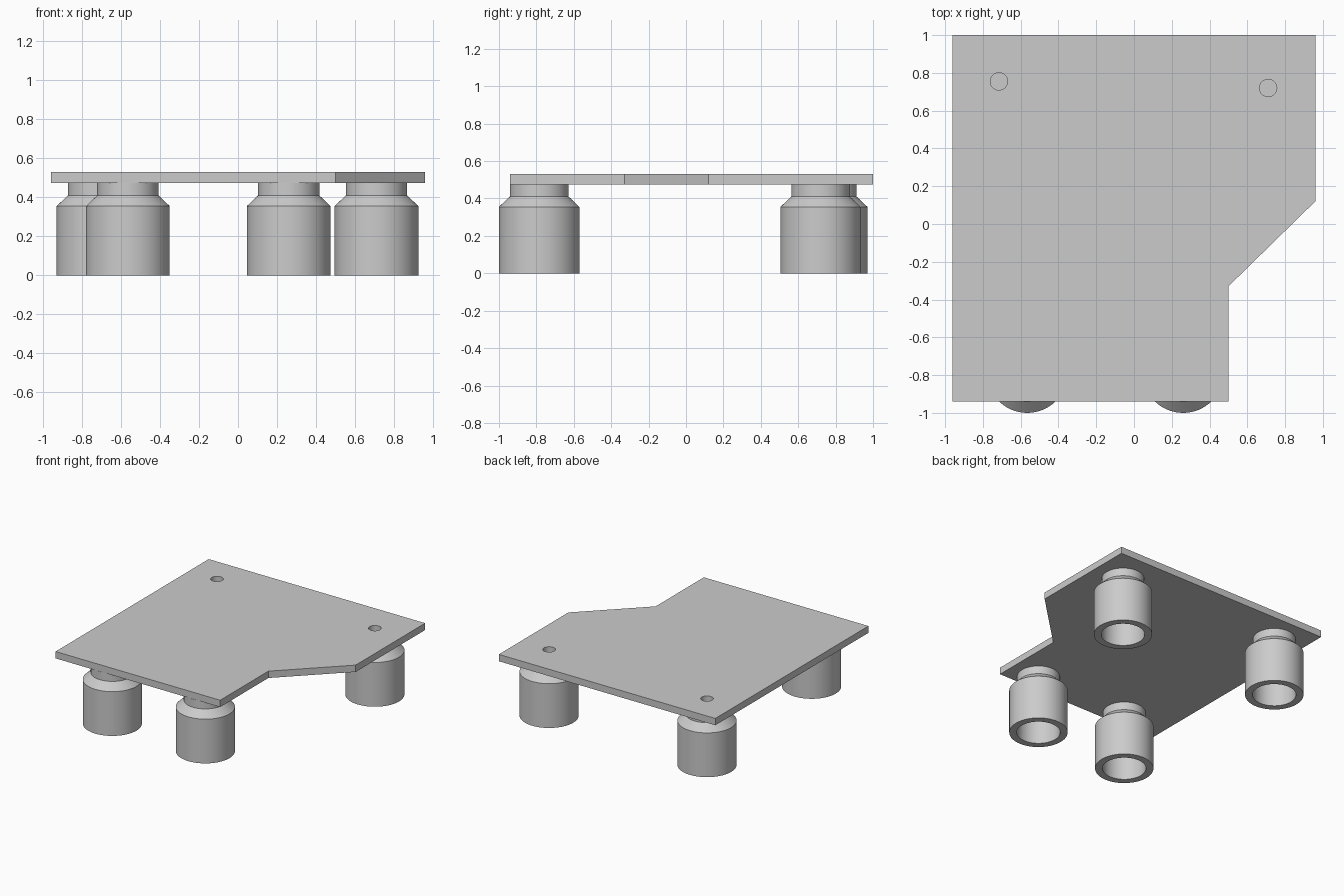
import bpy
from math import cos, sin, pi, radians

cube = bpy.data.objects.get("Cube")
if cube:
    bpy.data.objects.remove(cube, do_unlink=True)

grey = bpy.data.materials.new("plain grey")
grey.use_nodes = True
colour = (0.6, 0.6, 0.6, 1)
grey.diffuse_color = colour
grey.node_tree.nodes["Principled BSDF"].inputs["Base Color"].default_value = colour

PLATE_BOTTOM, PLATE_TOP = 0.475, 0.53
BACK_FEET = {"back_right_foot": (-0.715, 0.755), "back_left_foot": (0.71, 0.72)}
FRONT_FEET = {"front_right_foot": (-0.565, -0.785), "front_left_foot": (0.26, -0.785)}


def circle(x, y, r, n):
    return [(x + r * cos(2 * pi * i / n), y + r * sin(2 * pi * i / n)) for i in range(n)]


def select_only(obj):
    bpy.ops.object.select_all(action='DESELECT')
    obj.select_set(True)
    bpy.context.view_layer.objects.active = obj


# Flat plate: notched outline with a round hole over each back foot
def make_plate():
    outline = [(-0.96, -0.94), (0.5, -0.94), (0.5, -0.33),
               (0.96, 0.12), (0.96, 1), (-0.96, 1)]
    loops = [outline] + [circle(x, y, 0.046, 32) for x, y in BACK_FEET.values()]
    curve = bpy.data.curves.new("plate", 'CURVE')
    curve.dimensions = '2D'
    curve.fill_mode = 'BOTH'
    curve.extrude = (PLATE_TOP - PLATE_BOTTOM) / 2
    for loop in loops:
        spline = curve.splines.new('POLY')
        spline.points.add(len(loop) - 1)
        for point, (x, y) in zip(spline.points, loop):
            point.co = (x, y, 0, 1)
        spline.use_cyclic_u = True
    curve.materials.append(grey)
    plate = bpy.data.objects.new("plate", curve)
    plate.location.z = (PLATE_TOP + PLATE_BOTTOM) / 2
    bpy.context.collection.objects.link(plate)
    select_only(plate)
    bpy.ops.object.convert(target='MESH')
    bpy.ops.object.shade_smooth_by_angle(angle=radians(30))


# Hollow foot: turned profile (radius, height) from the bore's roof out to the neck's top
def make_foot(name, x, y, sides=64):
    profile = [(0.16, 0.355), (0.16, 0), (0.215, 0), (0.215, 0.355),
               (0.157, 0.41), (0.157, PLATE_BOTTOM)]
    verts = [(px, py, z) for r, z in profile for px, py in circle(0, 0, r, sides)]
    faces = []
    for k in range(len(profile) - 1):
        for i in range(sides):
            a, b = k * sides + i, k * sides + (i + 1) % sides
            faces.append((a, b, b + sides, a + sides))
    last = (len(profile) - 1) * sides
    faces.append(tuple(reversed(range(sides))))
    faces.append(tuple(range(last, last + sides)))
    mesh = bpy.data.meshes.new(name)
    mesh.from_pydata(verts, [], faces)
    mesh.materials.append(grey)
    foot = bpy.data.objects.new(name, mesh)
    foot.location = (x, y, 0)
    bpy.context.collection.objects.link(foot)
    select_only(foot)
    bpy.ops.object.shade_smooth_by_angle(angle=radians(30))


make_plate()
for foot_name, (fx, fy) in {**BACK_FEET, **FRONT_FEET}.items():
    make_foot(foot_name, fx, fy)
